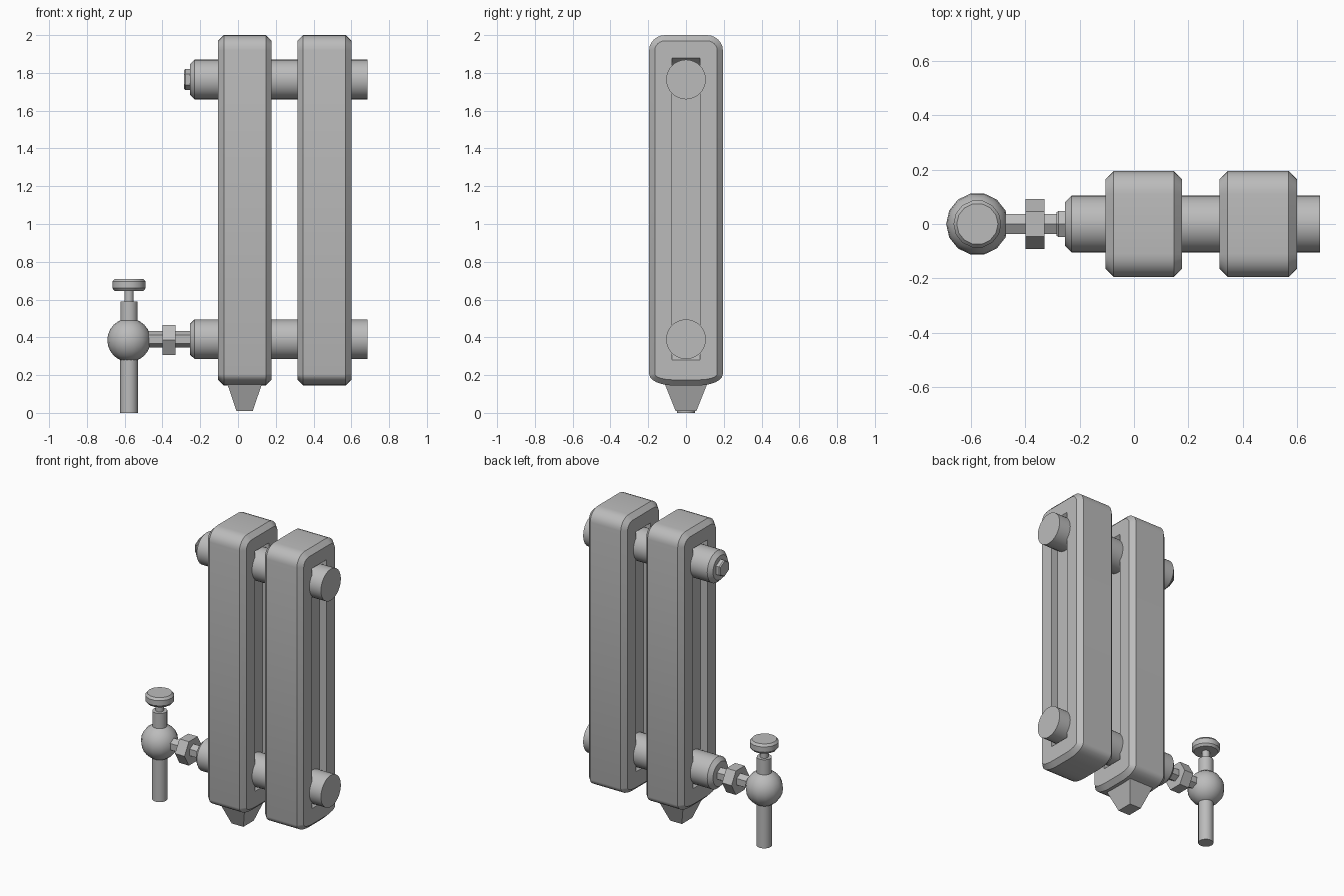
import bpy, bmesh, math
from mathutils import Matrix, Vector

old = bpy.data.objects.get("Cube")
if old:
    bpy.data.objects.remove(old)

metal = bpy.data.materials.new("grey_metal")
metal.use_nodes = True
metal.diffuse_color = (0.5, 0.5, 0.5, 1)
metal.node_tree.nodes["Principled BSDF"].inputs["Base Color"].default_value = (0.5, 0.5, 0.5, 1)


def loft(name, rings, smooth=True):
    """Skin matching rings of points and cap both ends."""
    bm = bmesh.new()
    loops = [[bm.verts.new(p) for p in ring] for ring in rings]
    n = len(loops[0])
    for a, b in zip(loops, loops[1:]):
        for i in range(n):
            j = (i + 1) % n
            bm.faces.new((a[i], a[j], b[j], b[i]))
    bm.faces.new(loops[0])
    bm.faces.new(loops[-1])
    bmesh.ops.remove_doubles(bm, verts=bm.verts, dist=0.0001)
    bmesh.ops.recalc_face_normals(bm, faces=bm.faces)
    mesh = bpy.data.meshes.new(name)
    bm.to_mesh(mesh)
    bm.free()
    mesh.materials.append(metal)
    obj = bpy.data.objects.new(name, mesh)
    bpy.context.collection.objects.link(obj)
    if smooth:
        bpy.ops.object.select_all(action='DESELECT')
        obj.select_set(True)
        bpy.context.view_layer.objects.active = obj
        bpy.ops.object.shade_smooth_by_angle(angle=math.radians(32))
    return obj


def turned(name, profile, centre, axis, sides, smooth=True, turn=0):
    """Round or polygonal part from (position, radius) pairs along x or z."""
    rings = []
    for pos, r in profile:
        ring = []
        for i in range(sides):
            a = math.tau * i / sides + turn
            u, v = r * math.cos(a), r * math.sin(a)
            p = (pos, v, u) if axis == 'x' else (u, v, pos)
            ring.append(Vector(p) + Vector(centre))
        rings.append(ring)
    return loft(name, rings, smooth)


STEPS = 6
BOTTOM, TOP, HALF = 0.145, 2.0, 0.195


def outline(x, inset):
    """Rounded outline of a column in the y-z plane."""
    pts = []
    corners = ((1, 1, 0.085, 0.08), (-1, 1, 0.085, 0.08),
               (-1, -1, 0.13, 0.06), (1, -1, 0.13, 0.06))
    for k, (sy, sz, ry, rz) in enumerate(corners):
        edge = TOP if sz > 0 else BOTTOM
        for i in range(STEPS + 1):
            a = math.pi / 2 * (k + i / STEPS)
            y = sy * (HALF - ry) + (ry - inset) * math.cos(a)
            z = edge - sz * rz + (rz - inset) * math.sin(a)
            pts.append((x, y, z))
    return pts


def slot(x, bevel):
    """Slot rectangle with as many points as the outline."""
    hi, lo = 1.88 - bevel, 0.28 + bevel
    return [(x, y, z) for y, z in ((0.075, hi), (-0.075, hi), (-0.075, lo), (0.075, lo))
            for _ in range(STEPS + 1)]


def column(name, x0, x1):
    c, depth = 0.03, 0.05
    loft(name, [slot(x0 + depth, 0.04), slot(x0, 0), outline(x0, c), outline(x0 + c, 0),
                outline(x1 - c, 0), outline(x1, c), slot(x1, 0), slot(x1 - depth, 0.04)])


# Two columns
column("right_column", -0.105, 0.177)
column("left_column", 0.315, 0.6)

# Cross pipes
for name, z in (("upper_pipe", 1.765), ("lower_pipe", 0.39)):
    turned(name, [(-0.255, 0.08), (-0.23, 0.105), (0.685, 0.105)], (0, 0, z), 'x', 32)

# Tapered foot under one column
loft("foot", [[(0.035 + sx * w, sy * d, z) for sx, sy in ((1, 1), (-1, 1), (-1, -1), (1, -1))]
              for z, w, d in ((0.01, 0.043, 0.055), (0.16, 0.094, 0.115))], False)

# Hexagonal fittings
turned("plug", [(-0.285, 0.05), (-0.278, 0.056), (-0.25, 0.056)], (0, 0, 1.765), 'x', 6, False)
turned("valve_stub", [(-0.5, 0.043), (-0.25, 0.043)], (0, 0, 0.39), 'x', 6, False)
turned("coupling_nut", [(-0.4, 0.092), (-0.33, 0.092)], (0, 0, 0.385), 'x', 6, False, math.pi / 6)

# Valve
VX = -0.577
ball = [(-0.115 * math.cos(math.pi * i / 12), max(0.115 * math.sin(math.pi * i / 12), 0.001))
        for i in range(13)]
turned("valve_ball", ball, (VX, 0, 0.385), 'z', 14)
turned("drain_pipe", [(0, 0.047), (0.31, 0.047)], (VX, 0, 0), 'z', 16)
turned("valve_neck", [(0.45, 0.046), (0.59, 0.046)], (VX, 0, 0), 'z', 16)
turned("valve_stem", [(0.58, 0.025), (0.66, 0.025)], (VX, 0, 0), 'z', 12)
turned("valve_handle", [(0.645, 0.076), (0.66, 0.088), (0.695, 0.088), (0.71, 0.076)],
       (VX, 0, 0), 'z', 14)
